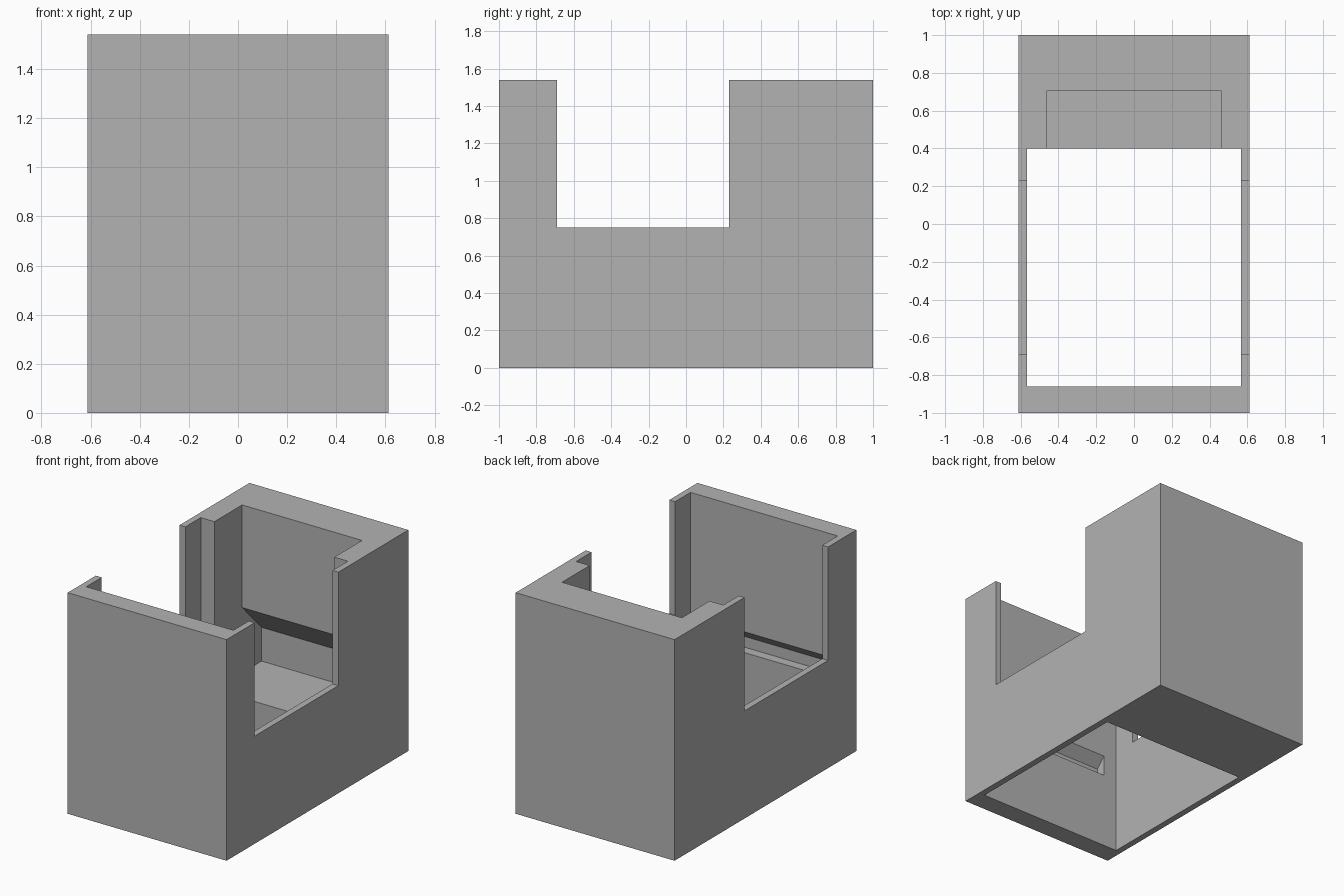
import bpy
import bmesh

default = bpy.data.objects.get("Cube")
if default:
    bpy.data.objects.remove(default, do_unlink=True)

# Main dimensions
HALF_X, HALF_Y, HEIGHT = 0.612, 1.0, 1.54
CAVITY_X, SLOT_X = 0.567, 0.462
CAVITY_FRONT, CAVITY_BACK = -0.86, 0.40

grey = bpy.data.materials.new("plain grey")
grey.use_nodes = True
colour = (0.45, 0.45, 0.45, 1.0)
grey.diffuse_color = colour
grey.node_tree.nodes["Principled BSDF"].inputs["Base Color"].default_value = colour


def extrude_side_profile(name, profile, half_width):
    """Solid from a (y, z) outline, extruded symmetrically along x."""
    bm = bmesh.new()
    face = bm.faces.new([bm.verts.new((-half_width, y, z)) for y, z in profile])
    new = bmesh.ops.extrude_face_region(bm, geom=[face])["geom"]
    verts = [v for v in new if isinstance(v, bmesh.types.BMVert)]
    bmesh.ops.translate(bm, verts=verts, vec=(2 * half_width, 0, 0))
    bmesh.ops.recalc_face_normals(bm, faces=bm.faces)
    mesh = bpy.data.meshes.new(name)
    bm.to_mesh(mesh)
    bm.free()
    mesh.materials.append(grey)
    obj = bpy.data.objects.new(name, mesh)
    bpy.context.collection.objects.link(obj)
    return obj


def rectangle(y0, y1, z0, z1):
    return [(y0, z0), (y1, z0), (y1, z1), (y0, z1)]


# Outer shell, with deep notches open through both side walls
notch_front, notch_back, sill = -0.69, 0.23, 0.75
shell = extrude_side_profile("housing", [
    (-HALF_Y, 0), (HALF_Y, 0), (HALF_Y, HEIGHT), (notch_back, HEIGHT),
    (notch_back, sill), (notch_front, sill), (notch_front, HEIGHT),
    (-HALF_Y, HEIGHT)], HALF_X)

# Main cavity, open at the top and bottom
cavity = extrude_side_profile(
    "cavity_cutter", rectangle(CAVITY_FRONT, CAVITY_BACK, -0.2, HEIGHT + 0.2), CAVITY_X)

# Rear recess, undercut with a sloping ceiling above its floor
recess = extrude_side_profile("rear_recess_cutter", [
    (0.2, 0.37), (0.92, 0.37), (0.92, 0.605), (0.705, 0.825),
    (0.705, HEIGHT + 0.2), (0.2, HEIGHT + 0.2)], SLOT_X)

# Catch slot in the front wall, with the same sloping ceiling
slot = extrude_side_profile("front_slot_cutter", [
    (-0.927, 0.535), (-0.7, 0.535), (-0.7, 0.68), (CAVITY_FRONT, 0.68),
    (-0.927, 0.61)], SLOT_X)

# Carve the openings
bpy.context.view_layer.objects.active = shell
for cutter in (cavity, recess, slot):
    cutter.hide_render = True
    mod = shell.modifiers.new(cutter.name, "BOOLEAN")
    mod.operation = "DIFFERENCE"
    mod.solver = "EXACT"
    mod.object = cutter
    bpy.ops.object.modifier_apply(modifier=mod.name)
    bpy.data.objects.remove(cutter, do_unlink=True)
